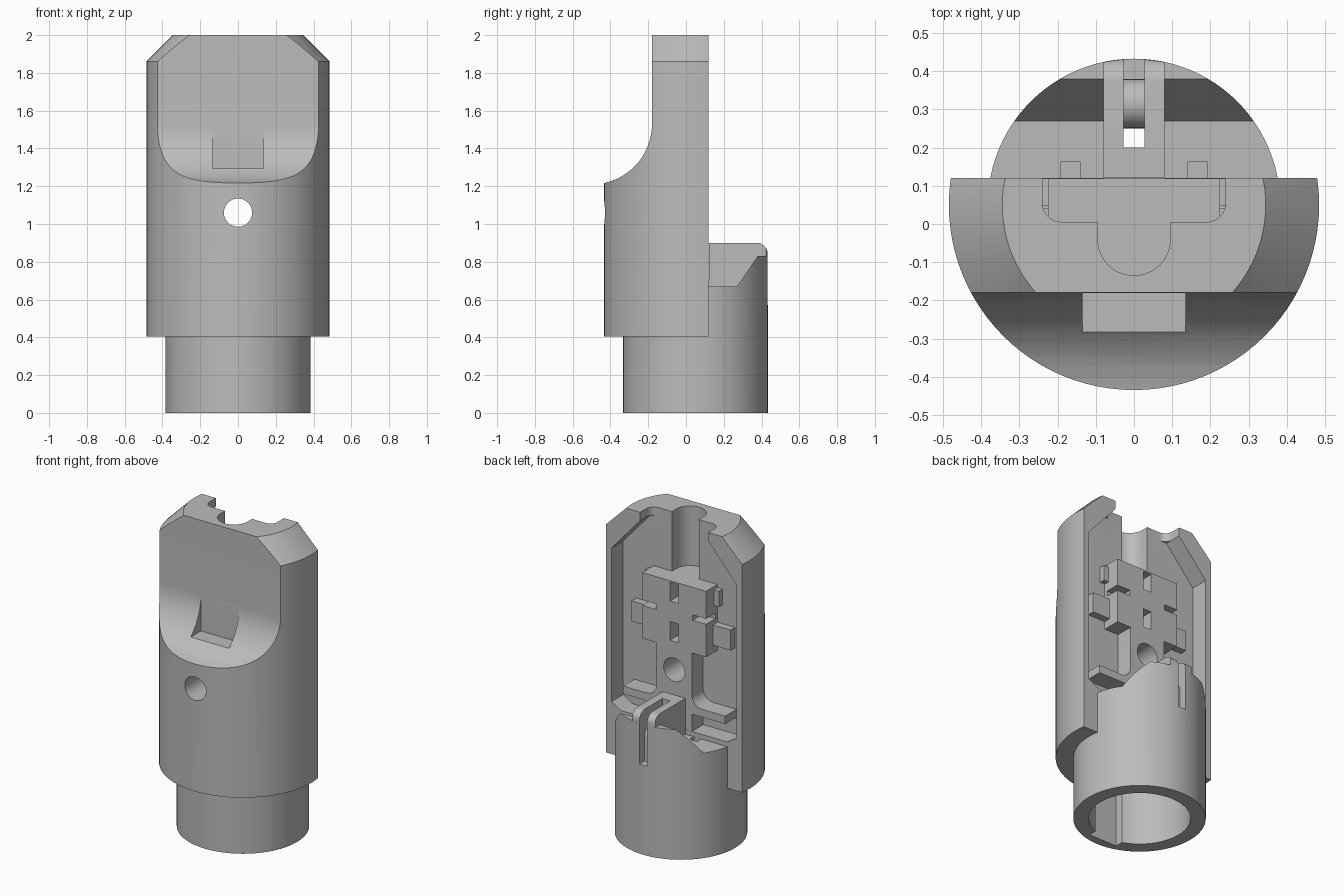
import bpy, bmesh, math
from mathutils import Vector

if "Cube" in bpy.data.objects:
    bpy.data.objects.remove(bpy.data.objects["Cube"], do_unlink=True)

AXIS_Y = 0.05      # centre line of the round parts
SPLIT = 0.12       # parting plane of the half shell
FLOOR = 0.005      # bottom of the main recess

grey = bpy.data.materials.new("plain_grey")
grey.use_nodes = True
COLOUR = (0.5, 0.5, 0.5, 1)
grey.diffuse_color = COLOUR
grey.node_tree.nodes["Principled BSDF"].inputs["Base Color"].default_value = COLOUR


def finish(name, bm):
    bmesh.ops.recalc_face_normals(bm, faces=bm.faces)
    mesh = bpy.data.meshes.new(name)
    bm.to_mesh(mesh)
    bm.free()
    mesh.materials.append(grey)
    ob = bpy.data.objects.new(name, mesh)
    bpy.context.collection.objects.link(ob)
    return ob


def prism(name, pts, axis, a, b):
    """Extrude a 2D outline along an axis from a to b."""
    place = {"x": lambda p, t: (t, p[0], p[1]),
             "y": lambda p, t: (p[0], t, p[1]),
             "z": lambda p, t: (p[0], p[1], t)}[axis]
    bm = bmesh.new()
    face = bm.faces.new([bm.verts.new(place(p, a)) for p in pts])
    out = bmesh.ops.extrude_face_region(bm, geom=[face])
    step = Vector(place((0, 0), b - a))
    bmesh.ops.translate(bm, vec=step, verts=[v for v in out["geom"] if isinstance(v, bmesh.types.BMVert)])
    return finish(name, bm)


def box(name, x0, x1, y0, y1, z0, z1):
    return prism(name, [(x0, y0), (x1, y0), (x1, y1), (x0, y1)], "z", z0, z1)


def arc(cx, cy, r, start, end, n=16):
    angles = [math.radians(start + (end - start) * i / n) for i in range(n + 1)]
    return [(cx + r * math.cos(t), cy + r * math.sin(t)) for t in angles]


def lathe(name, profile, n=96):
    """Solid of revolution about the upright centre line."""
    bm = bmesh.new()
    rings = [[bm.verts.new((r * math.cos(math.tau * i / n), AXIS_Y + r * math.sin(math.tau * i / n), z))
              for i in range(n)] for r, z in profile]
    for low, high in zip(rings, rings[1:]):
        for i in range(n):
            j = (i + 1) % n
            bm.faces.new((low[i], low[j], high[j], high[i]))
    bm.faces.new(rings[0])
    bm.faces.new(rings[-1])
    return finish(name, bm)


def combine(target, operation, *tools):
    for tool in tools:
        mod = target.modifiers.new("combine", "BOOLEAN")
        mod.operation, mod.solver, mod.object = operation, "EXACT", tool
        bpy.context.view_layer.update()
        graph = bpy.context.evaluated_depsgraph_get()
        mesh = bpy.data.meshes.new_from_object(target.evaluated_get(graph))
        target.modifiers.clear()
        target.data = mesh
        bpy.data.objects.remove(tool, do_unlink=True)


def cut(target, *tools):
    combine(target, "DIFFERENCE", *tools)


def join(target, *tools):
    combine(target, "UNION", *tools)


# Half shell with chamfered top, front scoop and thumb pocket
body = lathe("plug_housing", [(0.485, 0.405), (0.485, 1.86), (0.345, 2.0)])
scoop = [(-0.18, 2.2)] + arc(-0.5, 1.53, 0.32, 0, -88) + [(-0.7, 1.21), (-0.7, 2.2)]
cut(body,
    box("split_cut", -1, 1, SPLIT, 1, 0, 3),
    prism("scoop_cut", scoop, "x", -1, 1),
    box("thumb_pocket", -0.135, 0.135, -0.32, -0.181, 1.295, 1.6))

# Round stem with a stepped top behind the shell
stem = lathe("stem", [(0.383, 0), (0.383, 1.0)])
step = [(-1, 0.67), (0.27, 0.67), (0.38, 0.83), (1, 0.83), (1, 2), (-1, 2)]
cut(stem, prism("step_cut", step, "x", -1, 1))

# Cable bridge standing on the stem
bridge = prism("cable_bridge", [(0.05, 0.6), (0.433, 0.6)] + arc(0.373, 0.84, 0.06, 0, 90, 8) + [(0.05, 0.9)],
               "x", -0.08, 0.08)
guard = lathe("bridge_trim", [(0.3825, 0.3), (0.3825, 1.2)])
combine(bridge, "INTERSECT", guard)
join(stem, bridge)
join(body, stem)

# Main recess with sloped upper corners
recess = [(-0.375, 0.7), (0.375, 0.7), (0.44, 0.74), (0.44, 1.72), (0.24, 1.946), (-0.24, 1.946), (-0.44, 1.72),
          (-0.44, 0.74)]
cut(body, prism("recess_cut", recess, "y", FLOOR, SPLIT + 0.001))

# Top opening: wide pocket with round corners and a deep round groove
pocket = [(-0.24, 0.2)] + arc(-0.19, 0.055, 0.05, 180, 270, 6) + arc(0.19, 0.055, 0.05, 270, 360, 6) + [(0.24, 0.2)]
groove = [(-0.095, 0.2)] + arc(0, -0.04, 0.095, 180, 360, 20) + [(0.095, 0.2)]
cut(body,
    prism("pocket_cut", pocket, "z", 1.75, 2.1),
    prism("groove_cut", groove, "z", 1.62, 2.1))

# Contact tower: wide head, narrow neck flaring into the ledge
front = SPLIT - 0.001
neck = ([(-0.125, 1.3), (-0.125, 0.93)] + arc(-0.195, 0.93, 0.07, 0, -90, 6)[1:] + [(-0.36, 0.86), (-0.36, 0.81)]
        + [(-0.125, 0.81), (-0.125, 0.6)])
neck = neck + [(-x, z) for x, z in reversed(neck)]
tower = prism("contact_tower", neck, "y", -0.03, front)
join(tower,
     box("tower_head", -0.225, 0.225, -0.03, front, 1.2, 1.62))
for s in (-1, 1):
    xs = sorted((s * 0.13, s * 0.3))
    cut(tower, box("head_slit", *xs, FLOOR + 0.02, 0.3, 1.41, 1.445))
    xs = sorted((s * 0.2, s * 0.35))
    join(tower, box("side_tab", *xs, -0.03, 0.05, 1.25, 1.38))
    xs = sorted((s * 0.2, s * 0.26))
    join(tower, box("upper_tab", *xs, -0.03, 0.04, 1.5, 1.6))
join(body, tower)

# Windows in the tower
for z in (1.49, 1.24):
    cut(body, box("tower_window", -0.03, 0.03, 0.0, 0.3, z, z + 0.12))

# Screw hole through the front wall
cut(body, prism("screw_hole", arc(0, 1.06, 0.075, 0, 345, 23), "y", -1, 1))

# Stem bore with a keyway
bore = lathe("stem_bore", [(0.295, -0.1), (0.295, 0.55)])
join(bore, box("keyway", -0.1, 0.1, -0.28, 0.0, -0.09, 0.54))
cut(body, bore)

# Blind sockets either side of the bridge
for s in (-1, 1):
    xs = sorted((s * 0.14, s * 0.192))
    cut(body, box("socket", *xs, 0.121, 0.162, 0.58, 0.75))

# Cable slot passing over a rounded bar and down the back
slot = ([(0.2, 0.4), (0.25, 0.4)] + arc(0.315, 0.72, 0.065, 180, 0, 14)
        + [(0.38, 0.57), (0.6, 0.57), (0.6, 1.0), (0.2, 1.0)])
cut(body, prism("cable_slot", slot, "x", -0.027, 0.027))

# Crisp edges on smooth round walls
body.data.materials.clear()
body.data.materials.append(grey)
for poly in body.data.polygons:
    poly.material_index = 0
bpy.ops.object.select_all(action="DESELECT")
body.select_set(True)
bpy.context.view_layer.objects.active = body
bpy.ops.object.shade_smooth_by_angle(angle=math.radians(30))
